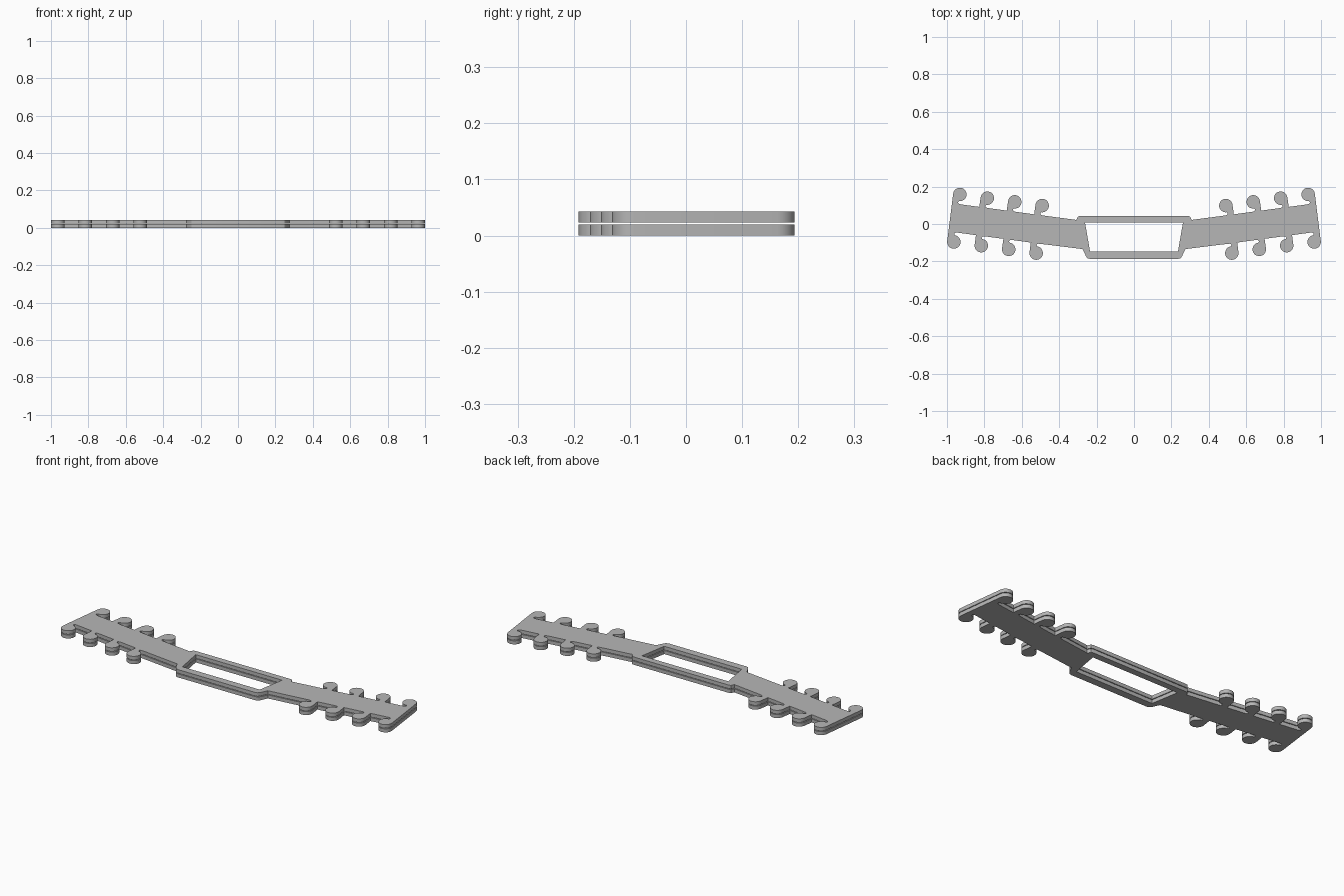
import bpy
from math import sin, cos, pi, radians
from mathutils import Vector

cube = bpy.data.objects.get("Cube")
if cube:
    bpy.data.objects.remove(cube, do_unlink=True)

grey = bpy.data.materials.new("grey plastic")
grey.use_nodes = True
grey.diffuse_color = (0.47, 0.47, 0.47, 1)
grey.node_tree.nodes["Principled BSDF"].inputs["Base Color"].default_value = grey.diffuse_color

TILT = radians(7.7)      # upward slope of each arm
ALONG = Vector((cos(TILT), sin(TILT)))
ACROSS = Vector((-sin(TILT), cos(TILT)))
RADIUS = 0.036           # rounded head of each hook
HEIGHT = 0.052           # head centre above the arm edge
THICK = 0.0195
STEPS = 18


def hook(centre, side, is_end):
    """Hook outline from its inner notch round the head to its outer side."""
    pts = [(-0.016, 0), (-0.004, 0.001), (0.003, 0.005), (0.004, 0.010), (0, HEIGHT - RADIUS)]
    for i in range(1, STEPS + 1):
        a = -pi / 2 - 1.5 * pi * i / STEPS
        pts.append((RADIUS * cos(a), HEIGHT + RADIUS * sin(a)))
    if not is_end:
        pts.append((RADIUS, 0))
    return [centre + ALONG * u + ACROSS * side * (v - HEIGHT) for u, v in pts]


def hook_row(outer, side):
    """Four evenly spaced hooks, listed from the middle outwards."""
    pts = []
    for i in (3, 2, 1, 0):
        pts += hook(Vector(outer) - ALONG * 0.148 * i, side, i == 0)
    return pts


# Right half of the outline, from the top bar round to the bottom bar
top = [Vector(p) for p in ((0.288, 0.043), (0.300, 0.040), (0.304, 0.032), (0.309, 0.022))]
bottom = [Vector(p) for p in ((0.234, -0.187), (0.248, -0.183), (0.256, -0.174), (0.275, -0.134))]
half = top + hook_row((0.931, 0.158), 1)
half += list(reversed(bottom + hook_row((0.963, -0.096), -1)))
outline = half + [Vector((-p.x, p.y)) for p in reversed(half)]

# Central window
window = [Vector(p) for p in ((0.262, 0.008), (0.235, -0.147), (-0.235, -0.147), (-0.262, 0.008))]


def strap(name, z):
    """Flat plate extruded from the outline with the window left open."""
    curve = bpy.data.curves.new(name + "_profile", "CURVE")
    curve.dimensions = "2D"
    curve.fill_mode = "BOTH"
    curve.extrude = THICK / 2
    for loop in (outline, window):
        spline = curve.splines.new("POLY")
        spline.points.add(len(loop) - 1)
        for point, p in zip(spline.points, loop):
            point.co = (p.x, p.y, 0, 1)
        spline.use_cyclic_u = True
    profile = bpy.data.objects.new(name + "_profile", curve)
    bpy.context.collection.objects.link(profile)
    bpy.context.view_layer.update()
    evaluated = profile.evaluated_get(bpy.context.evaluated_depsgraph_get())
    mesh = bpy.data.meshes.new_from_object(evaluated)
    bpy.data.objects.remove(profile, do_unlink=True)

    mesh.name = name
    mesh.materials.clear()
    mesh.materials.append(grey)
    obj = bpy.data.objects.new(name, mesh)
    obj.location.z = z + THICK / 2
    bpy.context.collection.objects.link(obj)
    bpy.ops.object.select_all(action="DESELECT")
    obj.select_set(True)
    bpy.context.view_layer.objects.active = obj
    # Weld the caps to the walls before smoothing
    bpy.ops.object.mode_set(mode="EDIT")
    bpy.ops.mesh.select_all(action="SELECT")
    bpy.ops.mesh.remove_doubles(threshold=0.0001)
    bpy.ops.mesh.normals_make_consistent(inside=False)
    bpy.ops.object.mode_set(mode="OBJECT")
    bpy.ops.object.shade_smooth_by_angle(angle=radians(30))


# Two matching straps stacked with a thin gap
strap("lower_strap", 0)
strap("upper_strap", 0.0232)
